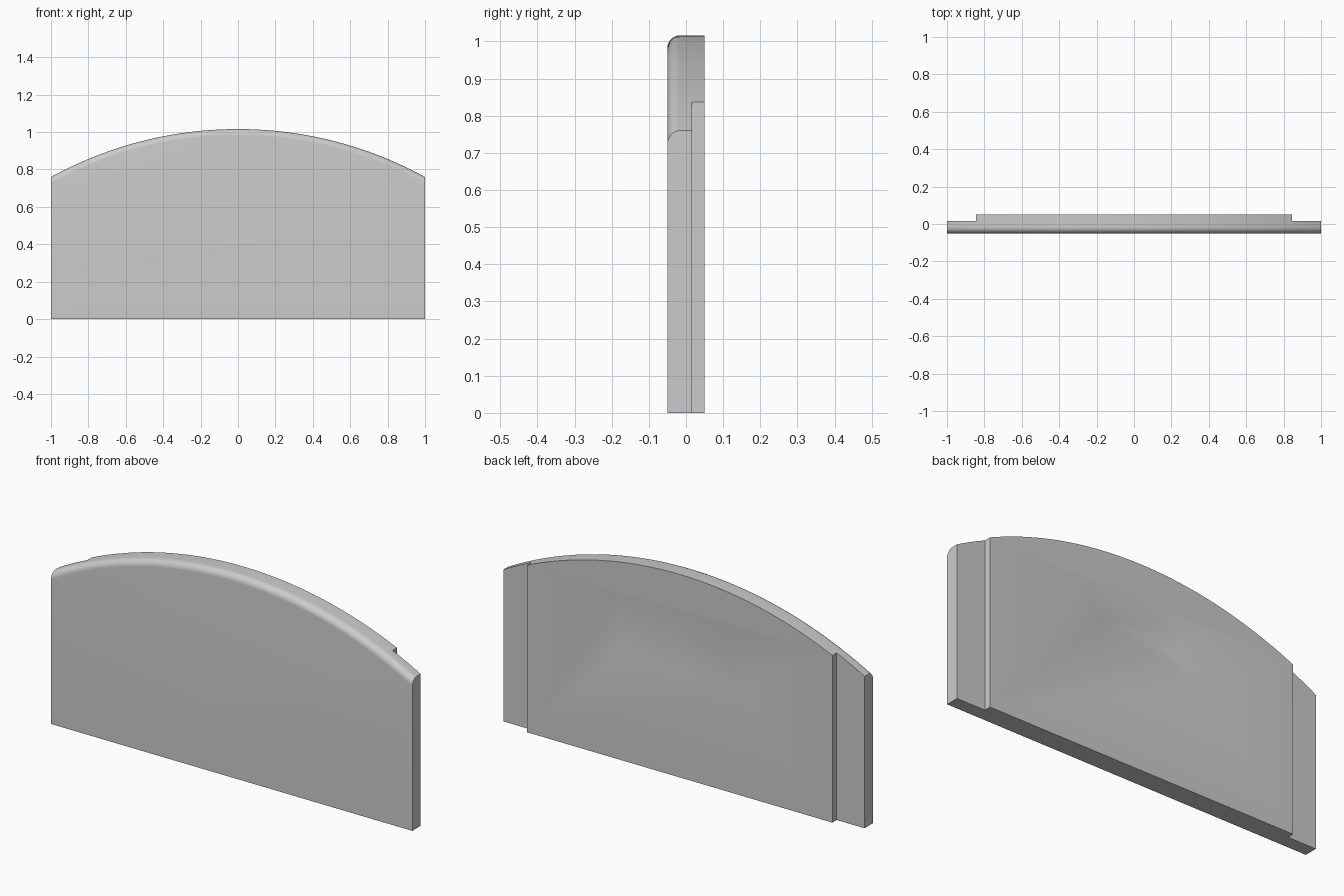
import bpy
import bmesh
import math

cube = bpy.data.objects.get("Cube")
if cube:
    bpy.data.objects.remove(cube, do_unlink=True)

HALF_WIDTH, SIDE_Z, TOP_Z = 1.0, 0.76, 1.016
FRONT_Y, STEP_Y, BACK_Y = -0.05, 0.016, 0.05
ARC_STEPS = 48

grey = bpy.data.materials.new("plain_grey")
grey.use_nodes = True
grey.diffuse_color = (0.6, 0.6, 0.6, 1)
grey.node_tree.nodes["Principled BSDF"].inputs["Base Color"].default_value = grey.diffuse_color


def add_object(name, bm):
    bmesh.ops.recalc_face_normals(bm, faces=bm.faces)
    mesh = bpy.data.meshes.new(name)
    bm.to_mesh(mesh)
    bm.free()
    mesh.materials.append(grey)
    obj = bpy.data.objects.new(name, mesh)
    bpy.context.collection.objects.link(obj)
    return obj


def box(name, x0, x1, y0, y1, z0, z1):
    bm = bmesh.new()
    bmesh.ops.create_cube(bm, size=1)
    for v in bm.verts:
        v.co.x = x1 if v.co.x > 0 else x0
        v.co.y = y1 if v.co.y > 0 else y0
        v.co.z = z1 if v.co.z > 0 else z0
    return add_object(name, bm)


# Arched panel: outline extruded to full thickness
rise = TOP_Z - SIDE_Z
radius = (HALF_WIDTH ** 2 + rise ** 2) / (2 * rise)
sweep = math.asin(HALF_WIDTH / radius)
outline = [(-HALF_WIDTH, 0), (HALF_WIDTH, 0)]
for i in range(ARC_STEPS + 1):
    a = sweep * (1 - 2 * i / ARC_STEPS)
    outline.append((radius * math.sin(a), TOP_Z - radius * (1 - math.cos(a))))

bm = bmesh.new()
face = bm.faces.new([bm.verts.new((x, FRONT_Y, z)) for x, z in outline])
extruded = bmesh.ops.extrude_face_region(bm, geom=[face], use_keep_orig=True)
for v in extruded["geom"]:
    if isinstance(v, bmesh.types.BMVert):
        v.co.y = BACK_Y
bmesh.ops.recalc_face_normals(bm, faces=bm.faces)

# Rounded front edge along the arch
front_arch = [e for e in bm.edges
              if all(v.co.y < 0 and v.co.z > SIDE_Z - 0.01 for v in e.verts)]
bmesh.ops.bevel(bm, geom=front_arch, offset=0.033, offset_type='OFFSET',
                segments=8, profile=0.5, affect='EDGES')
panel = add_object("arched_panel", bm)

# Side rebates behind the panel edges
cutters = [
    box("left_rebate_cutter", 0.845, 1.2, STEP_Y, 0.2, -0.2, 1.2),
    box("right_rebate_cutter", -1.2, -0.845, STEP_Y, 0.2, -0.2, 1.2),
]

# Finger recess in the back: an inverted hip with sloping sides
SLOPE_DEPTH, GROOVE_Z = 0.036, 0.685
over = 0.02
grow = 1 + over / SLOPE_DEPTH
bm = bmesh.new()
end_left = bm.verts.new((0.21, BACK_Y - SLOPE_DEPTH, GROOVE_Z))
end_right = bm.verts.new((-0.21, BACK_Y - SLOPE_DEPTH, GROOVE_Z))
rim_x, rim_z = 0.21 + 0.12 * grow, 0.145 * grow
rim = [bm.verts.new((sx * rim_x, BACK_Y + over, GROOVE_Z + sz * rim_z))
       for sx, sz in ((1, 1), (1, -1), (-1, -1), (-1, 1))]
bm.faces.new(rim)
bm.faces.new((rim[0], rim[1], end_left))
bm.faces.new((rim[2], rim[3], end_right))
bm.faces.new((rim[1], rim[2], end_right, end_left))
bm.faces.new((rim[3], rim[0], end_left, end_right))
cutters.append(add_object("recess_cutter", bm))

# Apply the cuts and remove the cutters
for cutter in cutters:
    cutter.hide_render = True
    mod = panel.modifiers.new(cutter.name, 'BOOLEAN')
    mod.operation = 'DIFFERENCE'
    mod.solver = 'EXACT'
    mod.object = cutter
bpy.context.view_layer.update()
graph = bpy.context.evaluated_depsgraph_get()
result = bpy.data.meshes.new_from_object(panel.evaluated_get(graph))
panel.modifiers.clear()
panel.data = result
for cutter in cutters:
    bpy.data.objects.remove(cutter, do_unlink=True)

# Smooth the arch, the rounded edge and the recess
bpy.ops.object.select_all(action='DESELECT')
panel.select_set(True)
bpy.context.view_layer.objects.active = panel
bpy.ops.object.shade_smooth_by_angle(angle=math.radians(30))
